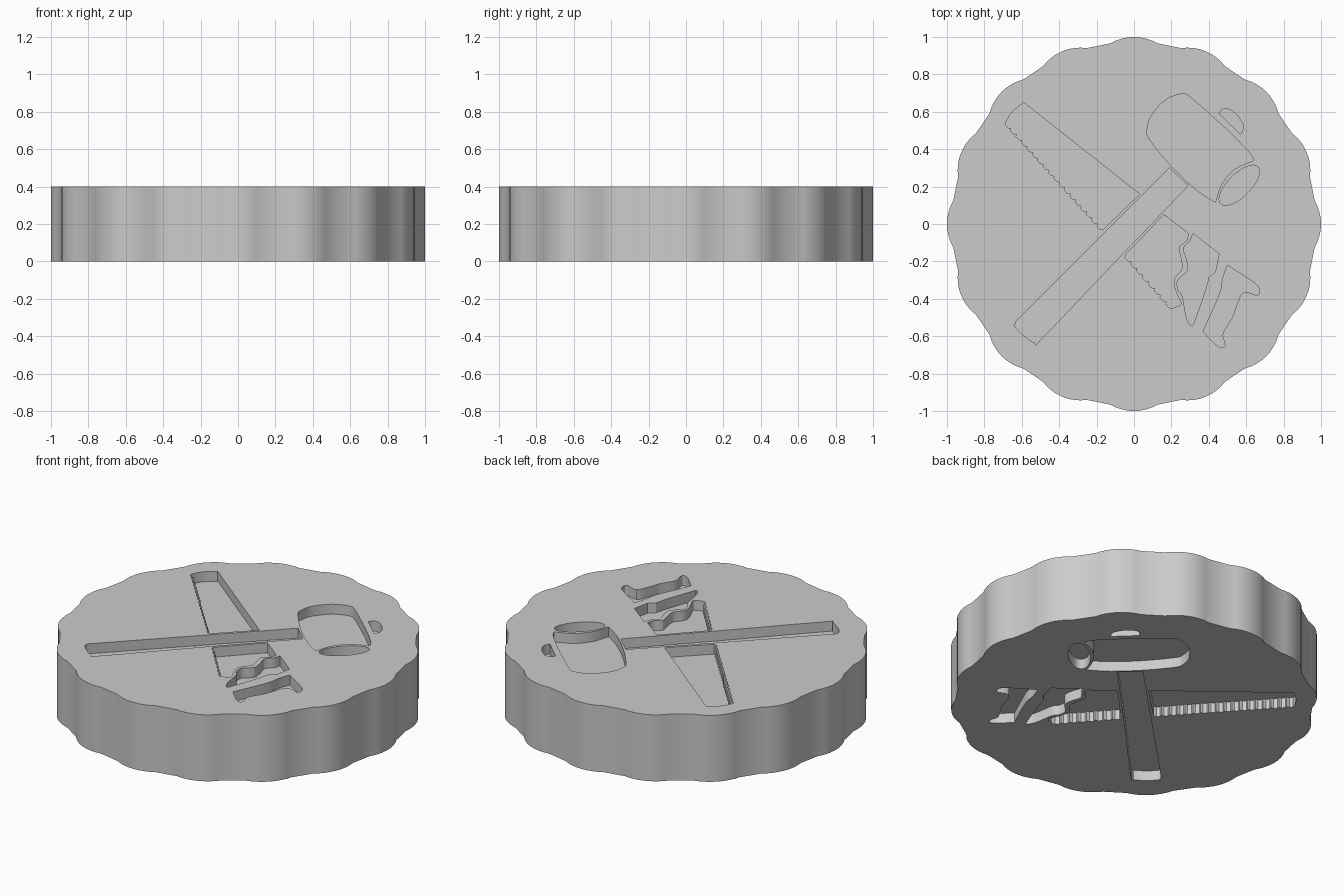
import bpy, bmesh, math
from mathutils import Vector

HEIGHT = 0.4
DEPTH = 0.06          # depth of the recesses on both faces

cube = bpy.data.objects.get("Cube")
if cube:
    bpy.data.objects.remove(cube)


def straight(*points):
    return [Vector(p) / 100 for p in points]


def curve(*points, steps=4):
    """Smooth open run through the points; its two ends stay as corners."""
    p = straight(*points)
    p = [p[0]] + p + [p[-1]]
    run = []
    for a, b, c, d in zip(p, p[1:], p[2:], p[3:]):
        for i in range(steps):
            t = i / steps
            run.append(b + (c - a) * t / 2
                       + (a * 2 - b * 5 + c * 4 - d) * t ** 2 / 2
                       + (b * 3 - a - c * 3 + d) * t ** 3 / 2)
    return run + [p[-1]]


def teeth(start, end, count, size=0.012):
    """Zigzag run with the points on the left of its direction."""
    a, b = straight(start, end)
    step = (b - a) / count
    out = Vector((-step.y, step.x)).normalized() * size
    run = []
    for i in range(count):
        run += [a + step * i, a + step * (i + 0.3) + out, a + step * (i + 0.8) + out]
    return run + [b]


def outline(*runs):
    """Join runs into one closed loop without doubled points."""
    loop = []
    for point in (p for run in runs for p in run):
        if not loop or (point - loop[-1]).length > 0.001:
            loop.append(point)
    if (loop[0] - loop[-1]).length < 0.001:
        loop.pop()
    return loop


def prism(bm, loop, bottom, top):
    low = [bm.verts.new((p.x, p.y, bottom)) for p in loop]
    high = [bm.verts.new((p.x, p.y, top)) for p in loop]
    bm.faces.new(low[::-1])
    bm.faces.new(high)
    for i in range(len(loop)):
        j = (i + 1) % len(loop)
        bm.faces.new((low[i], low[j], high[j], high[i]))


def make_object(name, bm):
    bmesh.ops.recalc_face_normals(bm, faces=bm.faces)
    mesh = bpy.data.meshes.new(name)
    bm.to_mesh(mesh)
    bm.free()
    obj = bpy.data.objects.new(name, mesh)
    bpy.context.collection.objects.link(obj)
    return obj


def scalloped_rim(lobes=16, lobe_radius=0.25, half_angle=30.5, segments=8):
    """Ring of shallow round lobes joined by short flats."""
    loop = []
    for k in range(lobes):
        turn = math.tau * k / lobes
        centre = Vector((math.cos(turn), math.sin(turn))) * (1 - lobe_radius)
        for i in range(segments + 1):
            a = turn + math.radians(half_angle) * (2 * i / segments - 1)
            loop.append(centre + Vector((math.cos(a), math.sin(a))) * lobe_radius)
    return loop


# Mallet: head, round striking face, far-side bump and shaft
mallet_head = outline(
    curve((64, 34), (61, 39), (49, 51), (31, 67), (25.5, 69.5), (16.5, 66),
          (9, 57.5), (7, 50), (8.5, 45), (19.5, 31.5), (32.5, 19), (43.5, 11.7)),
    curve((43.5, 11.7), (47, 21.5), (54, 29.5), (64, 34)))

face_centre = Vector((0.563, 0.207))
along = Vector((1, 1)).normalized()
across = Vector((1, -1)).normalized()
mallet_face = [face_centre + along * 0.14 * math.cos(a) + across * 0.06 * math.sin(a)
               for a in (math.tau * i / 32 for i in range(32))]

mallet_bump = outline(
    curve((57, 48), (58.5, 52), (56, 57), (51.5, 61), (47.5, 61.5), (45.5, 59)))

mallet_shaft = outline(
    straight((19, 30), (29, 20.5)),
    curve((29, 20.5), (-10, -20), (-49, -61), (-53, -63.5), (-59, -59.5),
          (-63.5, -55), (-63, -52)))

# Saw: two lengths of blade split by the shaft, then the grip
saw_blade_tip = outline(
    straight((3, 16)),
    teeth((-16.5, -3), (-68.5, 54.5), 18),
    curve((-68.5, 54.5), (-65, 60), (-59, 65)))

saw_blade_heel = outline(
    straight((16, 5)),
    curve((29, -5), (28, -9), (24, -12.5), (25, -18), (25.5, -24),
          (21.5, -29.5), (22, -35), (25, -42), (24.5, -43.5)),
    teeth((20.5, -45), (-4.5, -16.5), 8))

saw_grip_inner = outline(
    straight((31.5, -5)),
    curve((45.5, -16), (43.5, -25.5)),
    curve((40, -28.5), (37.5, -37.5), (33, -50), (31, -54.5), (28, -50), (26, -39),
          (23.5, -35), (23.5, -30), (28.5, -25), (28, -18.5), (26.5, -13), (30, -9),
          (31.5, -5)))

saw_grip_outer = outline(
    curve((50, -22), (54.5, -25), (65, -32), (67, -36), (65.5, -38), (58.5, -36.5),
          (55, -43), (52.5, -50), (47.5, -58.5), (48.5, -63.5), (48, -66),
          (44.5, -65), (37, -57.5)),
    curve((37, -57.5), (39, -53), (46, -37), (47.5, -29), (50, -22)))

recesses = (mallet_head, mallet_face, mallet_bump, mallet_shaft, saw_blade_tip,
            saw_blade_heel, saw_grip_inner, saw_grip_outer)

# Scalloped disc
body = bmesh.new()
prism(body, scalloped_rim(), 0, HEIGHT)
disc = make_object("scalloped_disc", body)

# Cutters sink the tool shapes into the top and the underside
tools = bmesh.new()
for loop in recesses:
    prism(tools, loop, HEIGHT - DEPTH, HEIGHT + DEPTH)
    prism(tools, loop, -DEPTH, DEPTH)
cutter = make_object("recess_cutter", tools)
cutter.hide_render = True

cut = disc.modifiers.new("recesses", 'BOOLEAN')
cut.operation = 'DIFFERENCE'
cut.solver = 'EXACT'
cut.object = cutter

bpy.ops.object.select_all(action='DESELECT')
bpy.context.view_layer.objects.active = disc
disc.select_set(True)
bpy.ops.object.modifier_apply(modifier=cut.name)
bpy.data.objects.remove(cutter)
bpy.ops.object.shade_smooth_by_angle(angle=math.radians(25))

# Single plain colour
grey = bpy.data.materials.new("light_grey")
grey.use_nodes = True
colour = (0.6, 0.6, 0.6, 1)
grey.diffuse_color = colour
grey.node_tree.nodes["Principled BSDF"].inputs["Base Color"].default_value = colour
disc.data.materials.clear()
disc.data.materials.append(grey)
